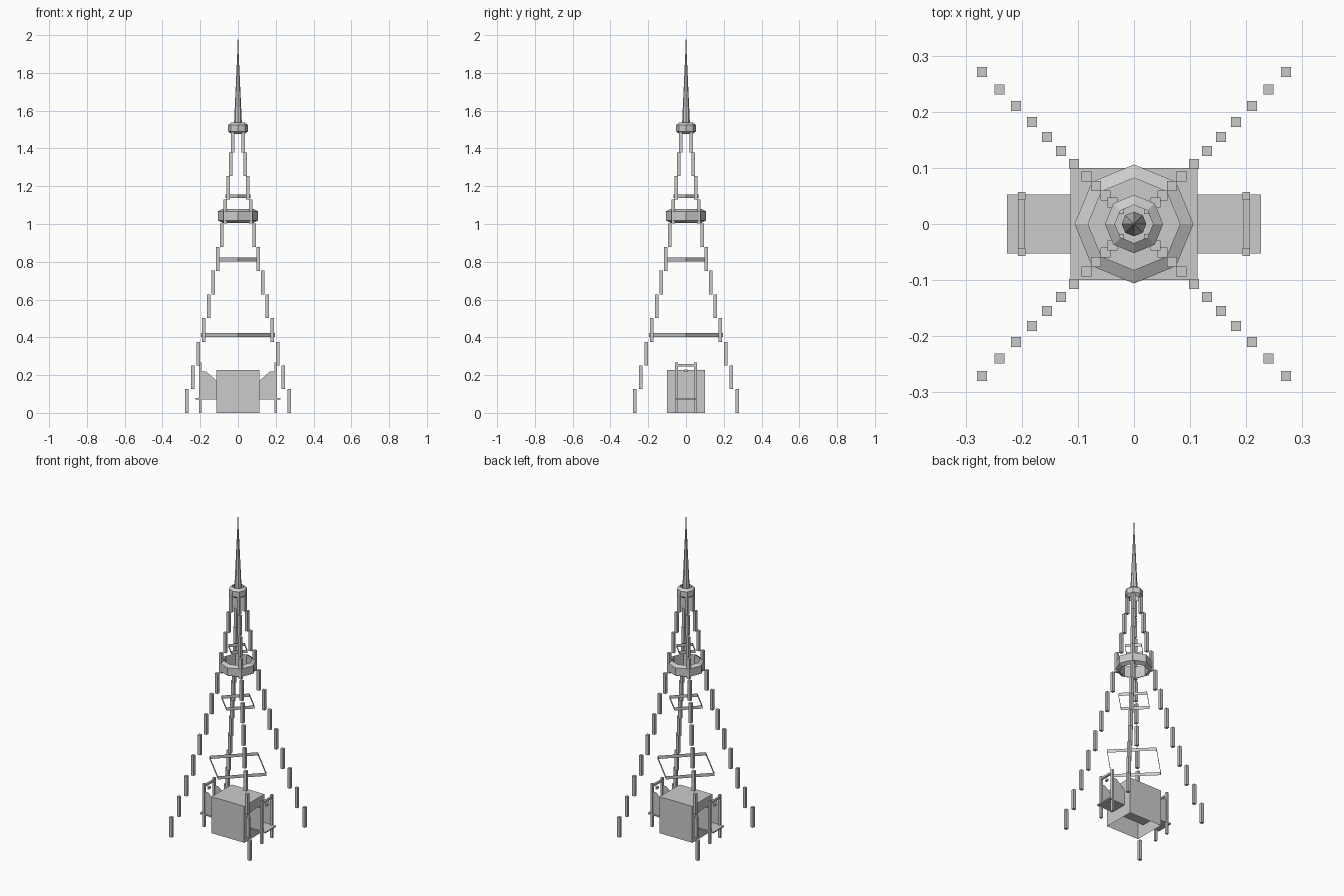
import bpy, bmesh, math

cube = bpy.data.objects.get("Cube")
if cube:
    bpy.data.objects.remove(cube, do_unlink=True)

grey = bpy.data.materials.new("plain_grey")
grey.use_nodes = True
grey.diffuse_color = (0.6, 0.6, 0.6, 1)
grey.node_tree.nodes["Principled BSDF"].inputs["Base Color"].default_value = (0.6, 0.6, 0.6, 1)


def finish(name, bm):
    mesh = bpy.data.meshes.new(name)
    bm.to_mesh(mesh)
    bm.free()
    mesh.materials.append(grey)
    obj = bpy.data.objects.new(name, mesh)
    bpy.context.collection.objects.link(obj)
    return obj


def box(name, low, high, open_bottom=False):
    bm = bmesh.new()
    bmesh.ops.create_cube(bm, size=1)
    for v in bm.verts:
        v.co = [low[i] + (v.co[i] + 0.5) * (high[i] - low[i]) for i in range(3)]
    if open_bottom:
        bm.normal_update()
        down = [f for f in bm.faces if f.normal.z < -0.5]
        bmesh.ops.delete(bm, geom=down, context="FACES_ONLY")
    return finish(name, bm)


def lathe(name, profile, sides, closed=False):
    """Turn a radius/height profile around z; the first corner lies on +x."""
    bm = bmesh.new()
    rings = []
    for r, z in profile:
        rings.append([bm.verts.new((r * math.cos(math.tau * i / sides),
                                    r * math.sin(math.tau * i / sides), z))
                      for i in range(sides)])
    pairs = list(zip(rings, rings[1:]))
    if closed:
        pairs.append((rings[-1], rings[0]))
    for a, b in pairs:
        for i in range(sides):
            j = (i + 1) % sides
            bm.faces.new((a[i], a[j], b[j], b[i]))
    return finish(name, bm)


def collar(name, outer, inner, bottom, top, bevel):
    profile = [(outer, bottom + bevel), (outer, top - bevel), (inner, top), (inner, bottom)]
    return lathe(name, profile, 8, closed=True)


# Four stepped legs of stacked square posts
offsets = [0.271, 0.24, 0.21, 0.182, 0.155, 0.13, 0.107, 0.085, 0.068, 0.051, 0.038, 0.027]
step = 1.505 / len(offsets)
half = 0.009
for sx in (-1, 1):
    for sy in (-1, 1):
        for i, d in enumerate(offsets):
            box("leg_segment", (sx * d - half, sy * d - half, i * step),
                (sx * d + half, sy * d + half, (i + 1) * step))

# Diamond-shaped bracing bands, open above and below
for r, z in ((0.197, 0.413), (0.114, 0.812), (0.066, 1.147)):
    lathe("bracing_band", [(r, z - 0.01), (r, z + 0.01)], 4)

# Viewing decks
collar("lower_deck", 0.106, 0.082, 1.006, 1.079, 0.012)
collar("upper_deck", 0.052, 0.034, 1.476, 1.538, 0.014)

# Spire and needle
lathe("spire", [(0.022, 1.505), (0.004, 1.9), (0.002, 1.93), (0.001, 2.0)], 8)

# Central hall, hollow from below
box("hall", (-0.113, -0.1, 0), (0.113, 0.1, 0.228), open_bottom=True)

# Landing floor running through the hall
box("landing_floor", (-0.226, -0.053, 0.071), (0.226, 0.053, 0.079))

# Entrances on both sides
for s in (-1, 1):
    for y in (-0.05, 0.05):
        box("entrance_post", (s * 0.2 - 0.007, y - 0.007, 0), (s * 0.2 + 0.007, y + 0.007, 0.268))
        # Stepped side panel, rising outwards
        bm = bmesh.new()
        outline = [(0.113, 0.075), (0.2, 0.075), (0.2, 0.22), (0.17, 0.22),
                   (0.17, 0.196), (0.143, 0.196), (0.143, 0.17), (0.113, 0.17)]
        face = bm.faces.new([bm.verts.new((s * x, y, z)) for x, z in outline])
        bmesh.ops.triangulate(bm, faces=[face])
        finish("stepped_panel", bm)
    box("entrance_beam", (s * 0.2 - 0.006, -0.05, 0.246), (s * 0.2 + 0.006, 0.05, 0.258))
    box("entrance_lamp", (s * 0.2 - 0.006, -0.009, 0.217), (s * 0.2 + 0.006, 0.009, 0.229))
